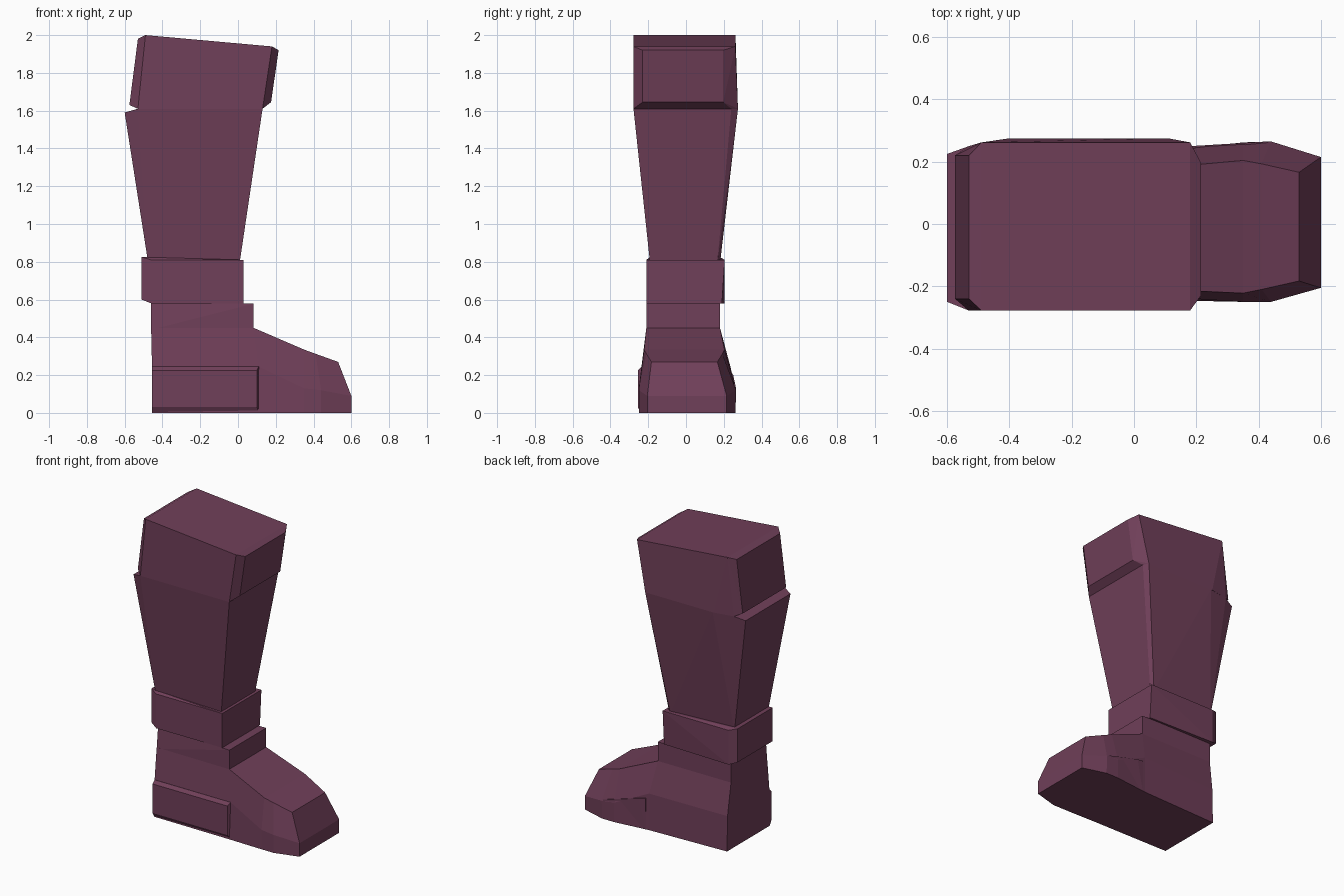
import bpy, bmesh

mat = bpy.data.materials.new("plum leather")
mat.diffuse_color = (0.162, 0.05, 0.1, 1)


def finish(bm, name):
    bmesh.ops.recalc_face_normals(bm, faces=bm.faces)
    me = bpy.data.meshes.new(name)
    bm.to_mesh(me)
    bm.free()
    me.materials.append(mat)
    ob = bpy.data.objects.new(name, me)
    bpy.context.collection.objects.link(ob)
    return ob


def hull(name, rows):
    """Convex block; each row (x, z, y_front, y_back) gives two corners."""
    bm = bmesh.new()
    for x, z, y0, y1 in rows:
        bm.verts.new((x, y0, z))
        bm.verts.new((x, y1, z))
    res = bmesh.ops.convex_hull(bm, input=bm.verts)
    loose = [v for v in bm.verts if not v.link_faces]
    bmesh.ops.delete(bm, geom=loose, context='VERTS')
    bmesh.ops.dissolve_limit(bm, angle_limit=0.03, verts=bm.verts, edges=bm.edges)
    return finish(bm, name)


def loft(name, sections):
    """Skin a run of sections; each has rows (x, z, y_front, y_back) top to bottom."""
    bm = bmesh.new()
    rings = []
    for rows in sections:
        left = [bm.verts.new((x, a, z)) for x, z, a, b in rows]
        right = [bm.verts.new((x, b, z)) for x, z, a, b in rows]
        rings.append(left + right[::-1])
    for r, s in zip(rings, rings[1:]):
        n = len(r)
        for i in range(n):
            j = (i + 1) % n
            bm.faces.new((r[i], r[j], s[j], s[i]))
    for r in (rings[0], rings[-1]):
        bm.faces.new((r[0], r[1], r[-2], r[-1]))
        bm.faces.new((r[1], r[2], r[3], r[4]))
    return finish(bm, name)


# Tilted, bevelled knee cuff
hull("knee_cuff", [
    (-0.49, 2.0, -0.278, 0.262), (0.18, 1.94, -0.278, 0.262),
    (0.13, 1.61, -0.278, 0.24), (-0.53, 1.61, -0.278, 0.25),
    (0.11, 1.61, -0.278, 0.275), (-0.40, 1.61, -0.278, 0.275),
    (-0.53, 1.98, -0.24, 0.22), (-0.575, 1.63, -0.24, 0.22),
    (0.215, 1.92, -0.23, 0.197), (0.175, 1.645, -0.23, 0.197)])

# Tapered shaft
hull("shaft", [
    (-0.53, 1.61, -0.278, 0.25), (-0.39, 1.61, -0.278, 0.275),
    (0.11, 1.61, -0.278, 0.275), (0.13, 1.61, -0.278, 0.24),
    (-0.60, 1.59, -0.25, 0.225),
    (-0.475, 0.79, -0.19, 0.165), (-0.01, 0.79, -0.19, 0.18),
    (0.008, 0.79, -0.19, 0.165)])

# Ankle strap and the step below it
hull("ankle_strap", [
    (-0.51, 0.825, -0.19, 0.18), (-0.46, 0.81, -0.21, 0.205),
    (0.03, 0.81, -0.21, 0.205), (-0.51, 0.60, -0.19, 0.18),
    (-0.46, 0.58, -0.21, 0.205), (0.03, 0.58, -0.21, 0.19)])
hull("ankle", [
    (-0.46, 0.585, -0.19, 0.18), (0.083, 0.578, -0.21, 0.18),
    (-0.46, 0.44, -0.205, 0.18), (0.083, 0.44, -0.21, 0.18)])

# Foot, heel to toe
loft("foot", [
    [(-0.46, 0.45, -0.205, 0.18), (-0.455, 0.235, -0.235, 0.21), (-0.455, 0.0, -0.24, 0.215)],
    [(0.083, 0.45, -0.21, 0.18), (0.11, 0.245, -0.235, 0.235), (0.11, 0.0, -0.245, 0.235)],
    [(0.35, 0.335, -0.222, 0.204), (0.35, 0.13, -0.25, 0.262), (0.35, 0.0, -0.25, 0.262)],
    [(0.41, 0.313, -0.21, 0.193), (0.44, 0.12, -0.25, 0.265), (0.44, 0.0, -0.25, 0.262)],
    [(0.53, 0.27, -0.183, 0.166), (0.60, 0.09, -0.205, 0.215), (0.60, 0.0, -0.205, 0.215)]])

# Raised heel panel on the front side, small ledge on the back side
hull("heel_panel", [
    (-0.455, 0.245, -0.235, -0.2), (0.11, 0.245, -0.235, -0.2),
    (-0.455, 0.225, -0.255, -0.2), (0.10, 0.225, -0.255, -0.2),
    (-0.455, 0.03, -0.255, -0.2), (0.10, 0.03, -0.255, -0.2),
    (-0.455, 0.005, -0.24, -0.2), (0.11, 0.005, -0.24, -0.2)])
hull("side_ledge", [
    (0.13, 0.21, 0.2, 0.243), (0.18, 0.20, 0.2, 0.25), (0.43, 0.13, 0.2, 0.265),
    (0.13, 0.0, 0.2, 0.238), (0.43, 0.0, 0.2, 0.262)])
